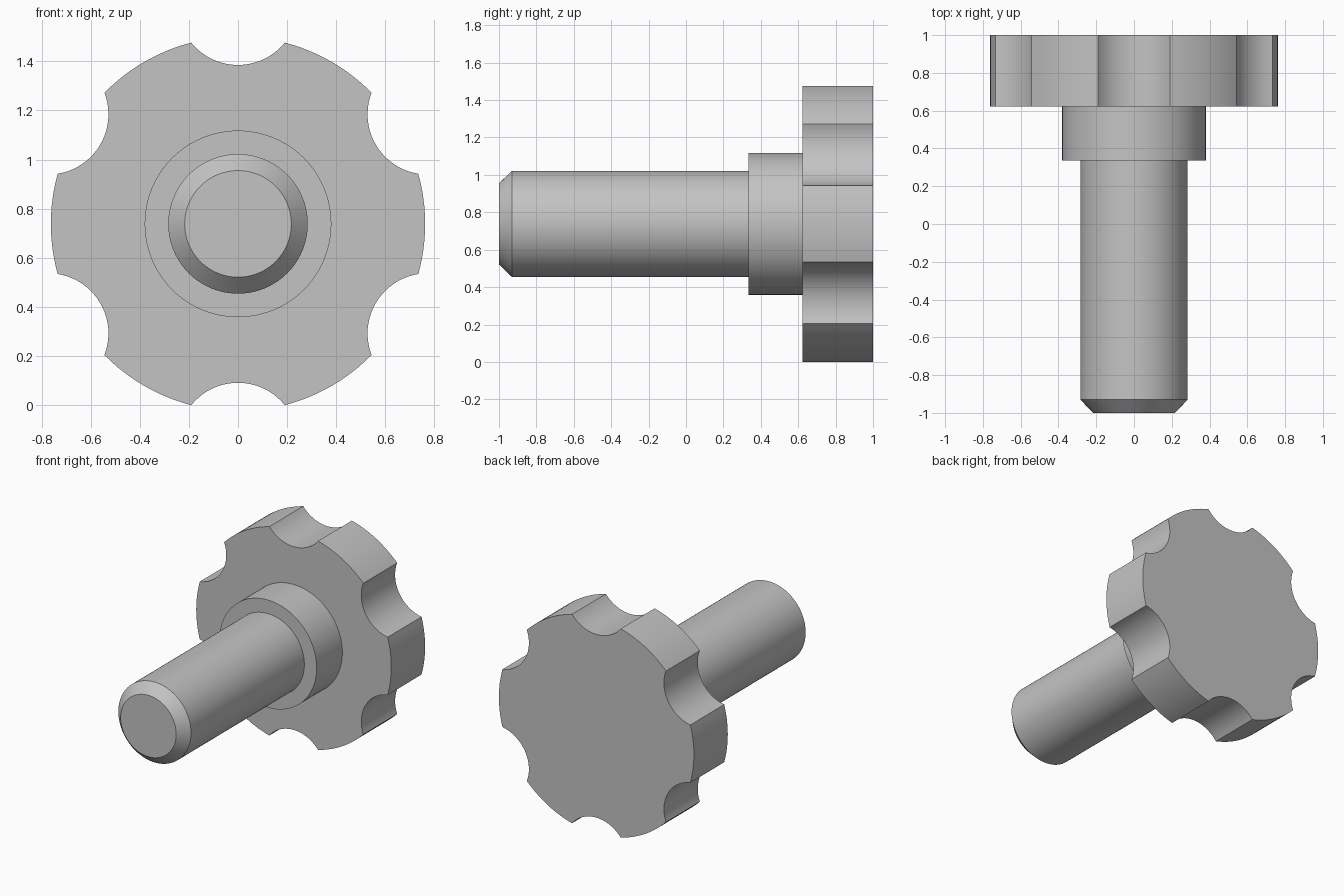
import bpy, bmesh
from math import sin, cos, pi, asin, hypot

cube = bpy.data.objects.get("Cube")
if cube:
    bpy.data.objects.remove(cube, do_unlink=True)

AXIS_Z = 0.738      # height of the central axis
HEAD_R = 0.762      # outer radius of the knob
NOTCH_R = 0.245     # radius of each finger notch
NOTCH_D = 0.892     # distance of notch centres from the axis
NOTCHES = 6

grey = bpy.data.materials.new("plain_grey")
grey.use_nodes = True
colour = (0.55, 0.55, 0.55, 1)
grey.diffuse_color = colour
grey.node_tree.nodes["Principled BSDF"].inputs["Base Color"].default_value = colour


def circle(radius, count=96):
    return [(radius * cos(2 * pi * i / count), radius * sin(2 * pi * i / count))
            for i in range(count)]


def knob_outline(notch_steps=20, rim_steps=12):
    """Round outline with evenly spaced concave notches."""
    # Where a notch circle meets the rim
    along = (NOTCH_D**2 + HEAD_R**2 - NOTCH_R**2) / (2 * NOTCH_D)
    half_width = (HEAD_R**2 - along**2) ** 0.5
    half_notch = asin(half_width / NOTCH_R)
    half_gap = asin(half_width / HEAD_R)
    pitch = 2 * pi / NOTCHES
    points = []
    for n in range(NOTCHES):
        a = pi / 2 + n * pitch
        for i in range(notch_steps + 1):
            t = half_notch * (2 * i / notch_steps - 1)
            u, v = NOTCH_D - NOTCH_R * cos(t), NOTCH_R * sin(t)
            points.append((u * cos(a) - v * sin(a), u * sin(a) + v * cos(a)))
        for i in range(1, rim_steps):
            t = a + half_gap + (pitch - 2 * half_gap) * i / rim_steps
            points.append((HEAD_R * cos(t), HEAD_R * sin(t)))
    return points


def loft(name, sections):
    """Closed solid through matching outlines placed along y."""
    bm = bmesh.new()
    rings = [[bm.verts.new((x, y, AXIS_Z + z)) for x, z in outline]
             for y, outline in sections]
    for a, b in zip(rings, rings[1:]):
        for i in range(len(a)):
            j = (i + 1) % len(a)
            bm.faces.new((a[i], a[j], b[j], b[i]))
    bm.faces.new(rings[0])
    bm.faces.new(rings[-1])
    bmesh.ops.recalc_face_normals(bm, faces=bm.faces)
    mesh = bpy.data.meshes.new(name)
    bm.to_mesh(mesh)
    bm.free()
    mesh.materials.append(grey)
    obj = bpy.data.objects.new(name, mesh)
    bpy.context.collection.objects.link(obj)
    bpy.ops.object.select_all(action='DESELECT')
    obj.select_set(True)
    bpy.context.view_layer.objects.active = obj
    bpy.ops.object.shade_smooth_by_angle(angle=pi / 6)
    return obj


# Shaft with a chamfered tip
loft("shaft", [(-1, circle(0.217)), (-0.93, circle(0.284)), (0.335, circle(0.284))])
# Collar between shaft and knob
loft("collar", [(0.335, circle(0.38)), (0.622, circle(0.38))])
# Notched hand knob
loft("knob", [(0.622, knob_outline()), (1, knob_outline())])
